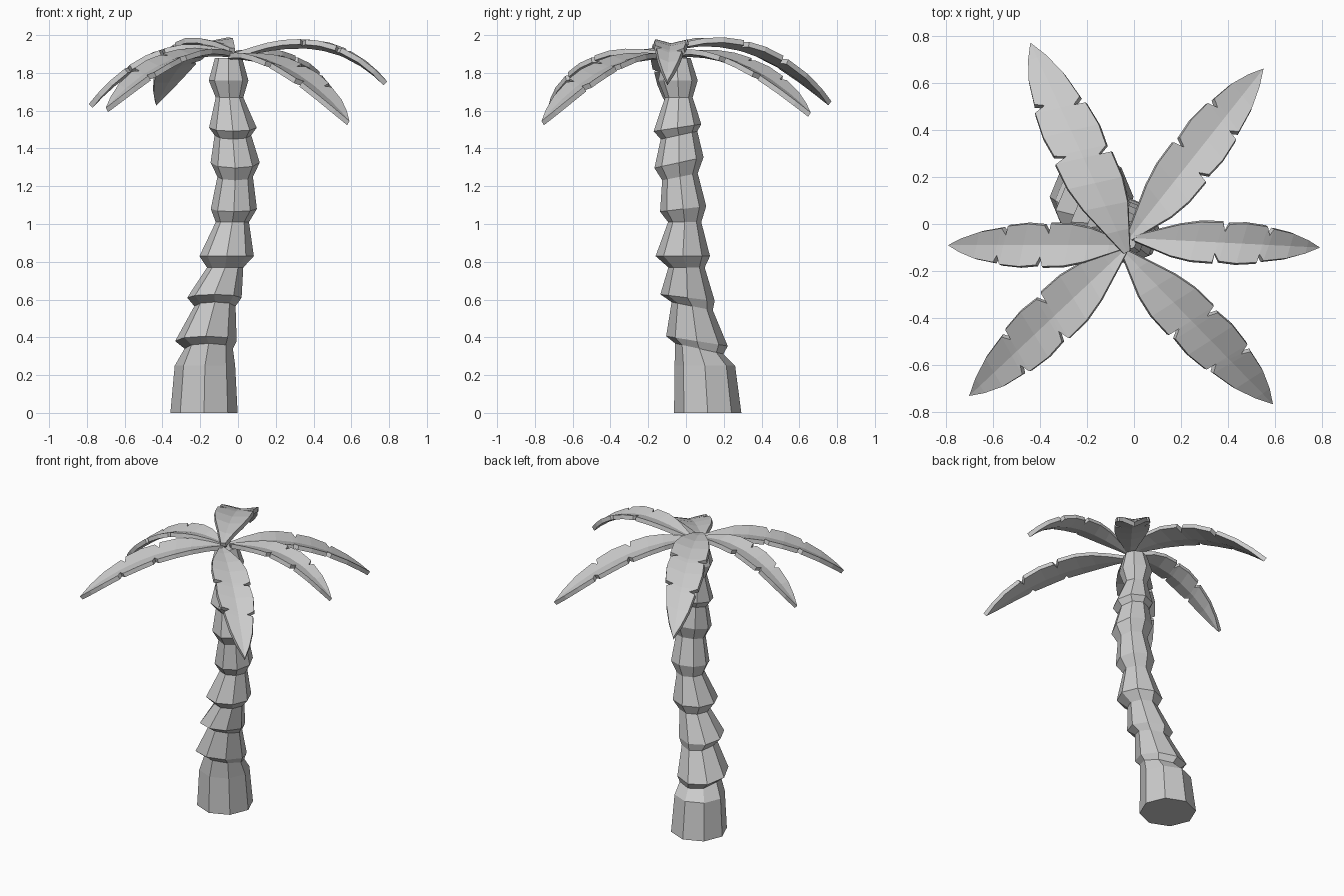
import bpy, bmesh
from math import cos, sin, pi
from mathutils import Vector

if "Cube" in bpy.data.objects:
    bpy.data.objects.remove(bpy.data.objects["Cube"])


def make_object(name, bm):
    bmesh.ops.recalc_face_normals(bm, faces=bm.faces)
    mesh = bpy.data.meshes.new(name)
    bm.to_mesh(mesh)
    bm.free()
    obj = bpy.data.objects.new(name, mesh)
    bpy.context.collection.objects.link(obj)
    return obj


# Trunk: octagonal rings (height, centre x, centre y, radius, slope along y)
RINGS = [
    (0.00, -.18, .115, .178, 0), (0.25, -.175, .10, .16, 0),
    (0.34, -.155, .07, .128, -.22), (0.38, -.17, .058, .163, -.16),
    (0.565, -.122, .033, .109, -.2), (0.61, -.125, .008, .144, -.12),
    (0.77, -.068, .003, .096, 0), (0.83, -.06, -.017, .144, 0),
    (1.01, -.03, -.007, .088, 0), (1.08, -.022, -.015, .122, .12),
    (1.25, -.015, -.032, .094, .2), (1.325, -.015, -.037, .13, .22),
    (1.47, -.027, -.037, .097, .22), (1.51, -.027, -.045, .126, .15),
    (1.67, -.045, -.038, .073, 0), (1.76, -.05, -.043, .105, 0),
    (1.88, -.05, -.048, .072, 0),
]
bm = bmesh.new()
loops = []
for z, cx, cy, r, tilt in RINGS:
    loops.append([bm.verts.new((cx + r * cos(k * pi / 4), cy + r * sin(k * pi / 4),
                                z + tilt * r * sin(k * pi / 4))) for k in range(8)])
for a, b in zip(loops, loops[1:]):
    for k in range(8):
        n = (k + 1) % 8
        bm.faces.new((a[k], a[n], b[n], b[k]))
bm.faces.new(loops[0][::-1])
bm.faces.new(loops[-1])
make_object("trunk", bm)

# Leaf outline: (position along the leaf, relative half width); narrow dips are tears
OUTLINE = [(0, .12), (.1, .42), (.22, .78), (.33, .97), (.45, 1), (.462, .55),
           (.485, .93), (.58, 1), (.69, .9), (.702, .48), (.725, .8),
           (.84, .62), (.93, .33)]


def leaf(name, base, tip, z1, z2, width, rise=.022, thick=.028):
    base, tip = Vector(base), Vector(tip)
    side = Vector((base.y - tip.y, tip.x - base.x, 0)).normalized()

    def midrib(t):
        # cubic through the heights at 0, 1/3, 2/3 and 1
        p = base.lerp(tip, t)
        u = 3 * t
        p.z = (-base.z * (u - 1) * (u - 2) * (u - 3) / 6 + z1 * u * (u - 2) * (u - 3) / 2
               - z2 * u * (u - 1) * (u - 3) / 2 + tip.z * u * (u - 1) * (u - 2) / 6)
        return p

    bm = bmesh.new()
    rows = []
    for t, w in OUTLINE:
        row = []
        for s in (-1, 0, 1):
            skew = .025 * s * min(1, t * 4) * min(1, (1 - t) * 4)
            p = midrib(t + skew) + side * (s * w * width)
            p.z += rise * abs(s) * w
            row.append(bm.verts.new(p))
        rows.append(row)
    for a, b in zip(rows, rows[1:]):
        for k in (0, 1):
            bm.faces.new((a[k], b[k], b[k + 1], a[k + 1]))
    end = bm.verts.new(tip)
    for k in (0, 1):
        bm.faces.new((rows[-1][k], end, rows[-1][k + 1]))
    bmesh.ops.recalc_face_normals(bm, faces=bm.faces)
    if sum(f.normal.z for f in bm.faces) < 0:
        bmesh.ops.reverse_faces(bm, faces=bm.faces)
    mesh = bpy.data.meshes.new(name)
    bm.to_mesh(mesh)
    bm.free()
    obj = bpy.data.objects.new(name, mesh)
    bpy.context.collection.objects.link(obj)
    mod = obj.modifiers.new("thickness", "SOLIDIFY")
    mod.thickness = thick
    mod.offset = -1


# Crown of six leaves
leaf("leaf_right", (0, -.06, 1.91), (.79, -.1, 1.755), 1.955, 1.925, .085)
leaf("leaf_left", (-.03, -.09, 1.91), (-.79, -.09, 1.635), 1.93, 1.845, .09)
leaf("leaf_front_left", (-.04, -.11, 1.91), (-.70, -.73, 1.615), 1.90, 1.805, .11)
leaf("leaf_front_right", (-.04, -.12, 1.90), (.59, -.765, 1.545), 1.865, 1.75, .11)
leaf("leaf_back_right", (-.02, -.06, 1.91), (.55, .66, 1.59), 1.89, 1.785, .105)
leaf("leaf_back", (-.03, -.12, 1.93), (-.44, .77, 1.65), 1.965, 1.87, .118)
